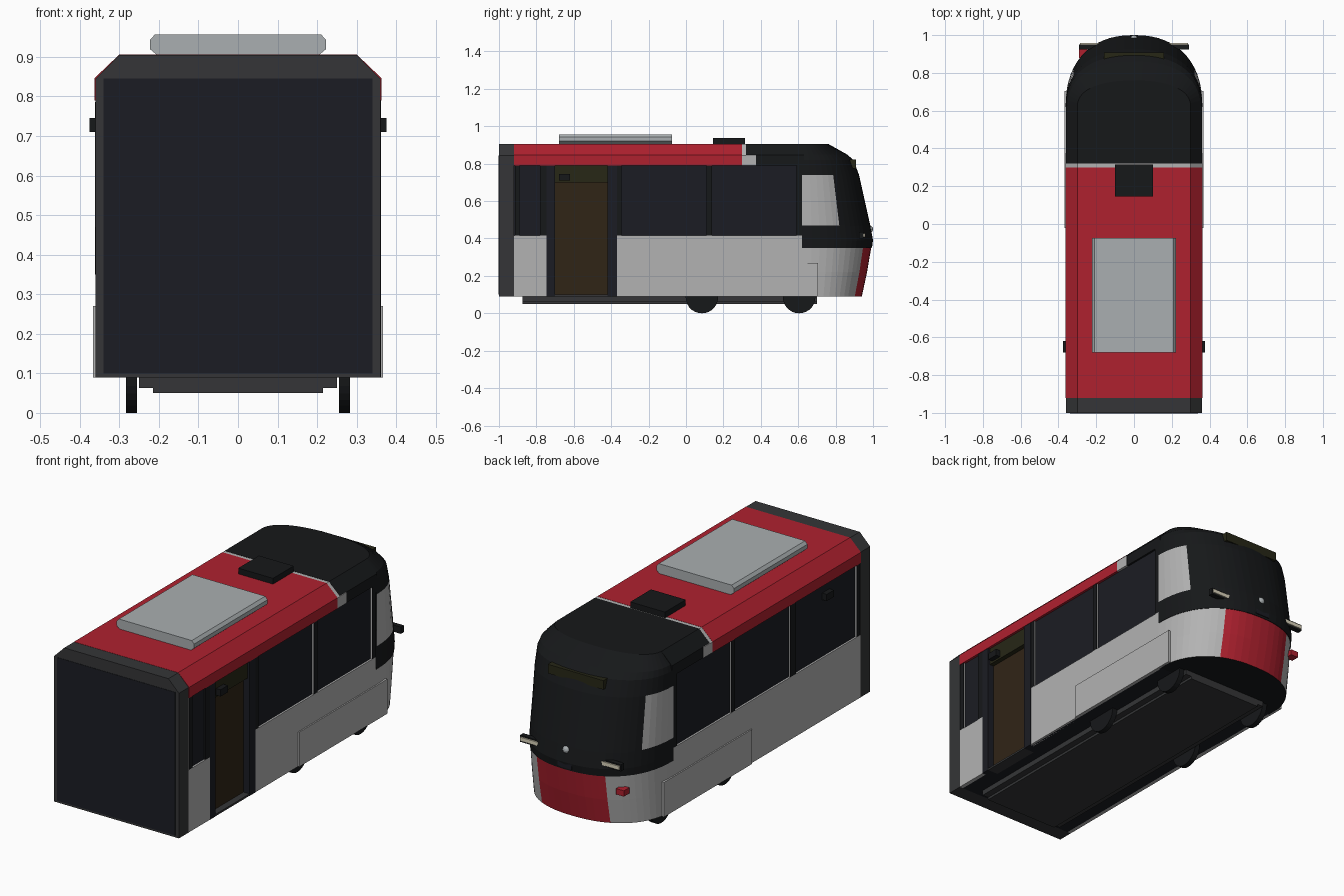
import bpy, bmesh, math
from mathutils import Matrix

if "Cube" in bpy.data.objects:
    bpy.data.objects.remove(bpy.data.objects["Cube"])

def mat(name, r, g, b):
    m = bpy.data.materials.new(name)
    m.diffuse_color = (r, g, b, 1)
    m.use_nodes = True
    m.node_tree.nodes["Principled BSDF"].inputs["Base Color"].default_value = m.diffuse_color
    return m

RED = mat("red", 0.43, 0.015, 0.028)
LIGHT = mat("light_grey", 0.45, 0.45, 0.45)
BLACK = mat("black", 0.008, 0.009, 0.01)
GLASS = mat("dark_glass", 0.011, 0.012, 0.017)
FRAME = mat("dark_grey", 0.035, 0.036, 0.038)
BROWN = mat("door_brown", 0.03, 0.018, 0.008)
PALE = mat("pale_metal", 0.4, 0.43, 0.44)
CREAM = mat("lamp_cream", 0.7, 0.65, 0.5)
OLIVE = mat("sign_olive", 0.02, 0.02, 0.008)

def finish(bm, name, mats):
    bmesh.ops.recalc_face_normals(bm, faces=bm.faces)
    me = bpy.data.meshes.new(name)
    bm.to_mesh(me)
    bm.free()
    for m in mats:
        me.materials.append(m)
    ob = bpy.data.objects.new(name, me)
    bpy.context.collection.objects.link(ob)
    return ob

def box(name, x, y, z, m):
    """Box from (min, max) ranges."""
    bm = bmesh.new()
    size = [b - a for a, b in (x, y, z)]
    mid = [(a + b) / 2 for a, b in (x, y, z)]
    bmesh.ops.create_cube(bm, size=1, matrix=Matrix.Translation(mid) @ Matrix.Diagonal((*size, 1)))
    return finish(bm, name, [m])

def prism(name, pts, y0, y1, m):
    """Extrude an x/z outline along y."""
    bm = bmesh.new()
    f = bm.faces.new([bm.verts.new((x, y0, z)) for x, z in pts])
    r = bmesh.ops.extrude_face_region(bm, geom=[f])
    bmesh.ops.translate(bm, verts=[v for v in r["geom"] if isinstance(v, bmesh.types.BMVert)], vec=(0, y1 - y0, 0))
    return finish(bm, name, [m])

def section(w, z0, z1, left=None):
    """Body outline with chamfered roof corners; the +x side may be set in."""
    l = w if left is None else left
    return [(-l, z0), (w, z0), (w, z1 - 0.06), (min(w, 0.30), z1), (-0.30, z1), (-l, z1 - 0.06)]

def cyl_x(name, r, x0, x1, y, z, m, n=28):
    bm = bmesh.new()
    mx = Matrix.Translation(((x0 + x1) / 2, y, z)) @ Matrix.Rotation(math.pi / 2, 4, 'Y')
    bmesh.ops.create_cone(bm, cap_ends=True, segments=n, radius1=r, radius2=r, depth=x1 - x0, matrix=mx)
    return finish(bm, name, [m])

# Gangway end
prism("gangway_frame", section(0.36, 0.09, 0.905), -1.0, -0.92, FRAME)
box("gangway_panel", (-0.34, 0.34), (-1.002, -0.98), (0.10, 0.845), GLASS)

# Dark glazed core with a door bay on the right
prism("core_rear", section(0.35, 0.09, 0.9), -0.92, -0.74, GLASS)
prism("core_door_bay", section(0.31, 0.09, 0.9, 0.35), -0.74, -0.375, GLASS)
prism("core_main", section(0.35, 0.09, 0.9), -0.375, 0.63, GLASS)

# Lower side panels
box("left_lower_panel", (-0.36, -0.34), (-0.92, 0.62), (0.09, 0.415), LIGHT)
box("right_lower_panel_rear", (0.34, 0.36), (-0.92, -0.74), (0.09, 0.415), LIGHT)
box("right_lower_panel", (0.34, 0.36), (-0.375, 0.62), (0.09, 0.415), LIGHT)

# Window pillars, skirts and side cameras on both sides
def sided(name, x0, x1, y, z, m):
    for s, side in ((1, "right"), (-1, "left")):
        box(f"{side}_{name}", tuple(sorted((s * x0, s * x1))), y, z, m)

for i, (a, b) in enumerate([(-0.915, -0.89), (-0.39, -0.345), (0.11, 0.14), (0.59, 0.62)]):
    sided(f"pillar_{i}", 0.34, 0.358, (a, b), (0.415, 0.79), LIGHT)
    sided(f"pillar_cover_{i}", 0.357, 0.36, (a, b), (0.415, 0.79), BLACK)
sided("wheel_skirt", 0.355, 0.367, (-0.02, 0.705), (0.09, 0.27), LIGHT)
sided("side_camera", 0.345, 0.376, (-0.68, -0.62), (0.71, 0.745), BLACK)

# Door
box("door_leaf", (0.30, 0.325), (-0.70, -0.42), (0.10, 0.70), BROWN)
box("door_header", (0.30, 0.35), (-0.74, -0.375), (0.70, 0.79), OLIVE)
for n, a, b in (("rear", -0.78, -0.70), ("front", -0.42, -0.37)):
    box(f"door_post_{n}", (0.30, 0.361), (max(a, -0.745), b), (0.09, 0.79), GLASS)
box("door_window_post", (0.34, 0.36), (-0.78, -0.745), (0.415, 0.79), BLACK)
box("door_step", (0.30, 0.36), (-0.70, -0.42), (0.09, 0.10), FRAME)

# Roof shells: red, light joint, black cab part
prism("red_roof", section(0.363, 0.79, 0.906), -0.92, 0.30, RED)
prism("light_roof_joint", section(0.363, 0.79, 0.905), 0.30, 0.32, LIGHT)
sided("light_cove_end", 0.34, 0.363, (0.32, 0.375), (0.79, 0.847), LIGHT)
prism("black_roof", section(0.36, 0.79, 0.906), 0.32, 0.63, BLACK)

# Rounded cab lofted from plan curves
def cab(name, rings, pick, mats, steps=30, y0=0.62):
    bm = bmesh.new()
    rows = []
    for z, w, yn in rings:
        row = []
        for i in range(steps + 1):
            t = math.pi * i / steps
            c, s = math.cos(t), max(math.sin(t), 0)
            x = math.copysign(abs(c) ** 0.87, c) * w
            row.append(bm.verts.new((x, y0 + (yn - y0) * s ** 0.87, z)))
        rows.append(row)
    for j, (a, b) in enumerate(zip(rows, rows[1:])):
        for i in range(steps):
            f = bm.faces.new((a[i], a[i + 1], b[i + 1], b[i]))
            f.material_index = pick(j, min(i, steps - 1 - i))
    for row in (rows[0], rows[-1]):
        f = bm.faces.new(row)
        f.material_index = len(mats) - 1
    return finish(bm, name, mats)

cab("cab_skirt", [(0.09, 0.36, 0.94), (0.22, 0.36, 0.968), (0.35, 0.36, 0.99)],
    lambda j, i: 1 if i >= 10 else 0, [LIGHT, RED, BLACK])
cab("cab_upper", [(0.35, 0.362, 0.993), (0.39, 0.362, 1.0), (0.47, 0.362, 0.985), (0.74, 0.362, 0.925),
                  (0.82, 0.36, 0.895), (0.85, 0.352, 0.86), (0.906, 0.30, 0.76)],
    lambda j, i: 0 if j == 2 and i < 5 else 1, [LIGHT, BLACK])

# Nose details
box("destination_sign", (-0.16, 0.16), (0.84, 0.908), (0.775, 0.822), OLIVE)
box("coupling_cover", (-0.04, 0.04), (0.96, 0.998), (0.36, 0.39), GLASS)
bm = bmesh.new()
bmesh.ops.create_uvsphere(bm, u_segments=16, v_segments=8, radius=0.02,
                          matrix=Matrix.Translation((0, 0.98, 0.45)))
finish(bm, "centre_lamp", [PALE])
sided("headlight_housing", 0.17, 0.29, (0.925, 0.95), (0.40, 0.435), BLACK)
sided("headlight_lens", 0.18, 0.285, (0.945, 0.957), (0.408, 0.428), CREAM)
box("tail_light", (-0.29, -0.245), (0.88, 0.925), (0.26, 0.29), RED)

# Roof equipment
prism("air_conditioner", [(-0.205, 0.905), (0.205, 0.905), (0.223, 0.92), (0.223, 0.942), (0.21, 0.957),
                          (-0.21, 0.957), (-0.223, 0.942), (-0.223, 0.92)], -0.68, -0.075, PALE)
box("roof_box", (-0.10, 0.10), (0.145, 0.315), (0.905, 0.936), BLACK)

# Underframe and wheels
box("underframe", (-0.25, 0.25), (-0.875, 0.70), (0.063, 0.095), FRAME)
box("underframe_tray", (-0.215, 0.215), (-0.875, 0.70), (0.05, 0.065), FRAME)
for n, y in (("rear", 0.085), ("front", 0.605)):
    for s, side in ((1, "right"), (-1, "left")):
        a, b = sorted((s * 0.255, s * 0.283))
        cyl_x(f"{side}_{n}_wheel", 0.087, a, b, y, 0.087, BLACK)
